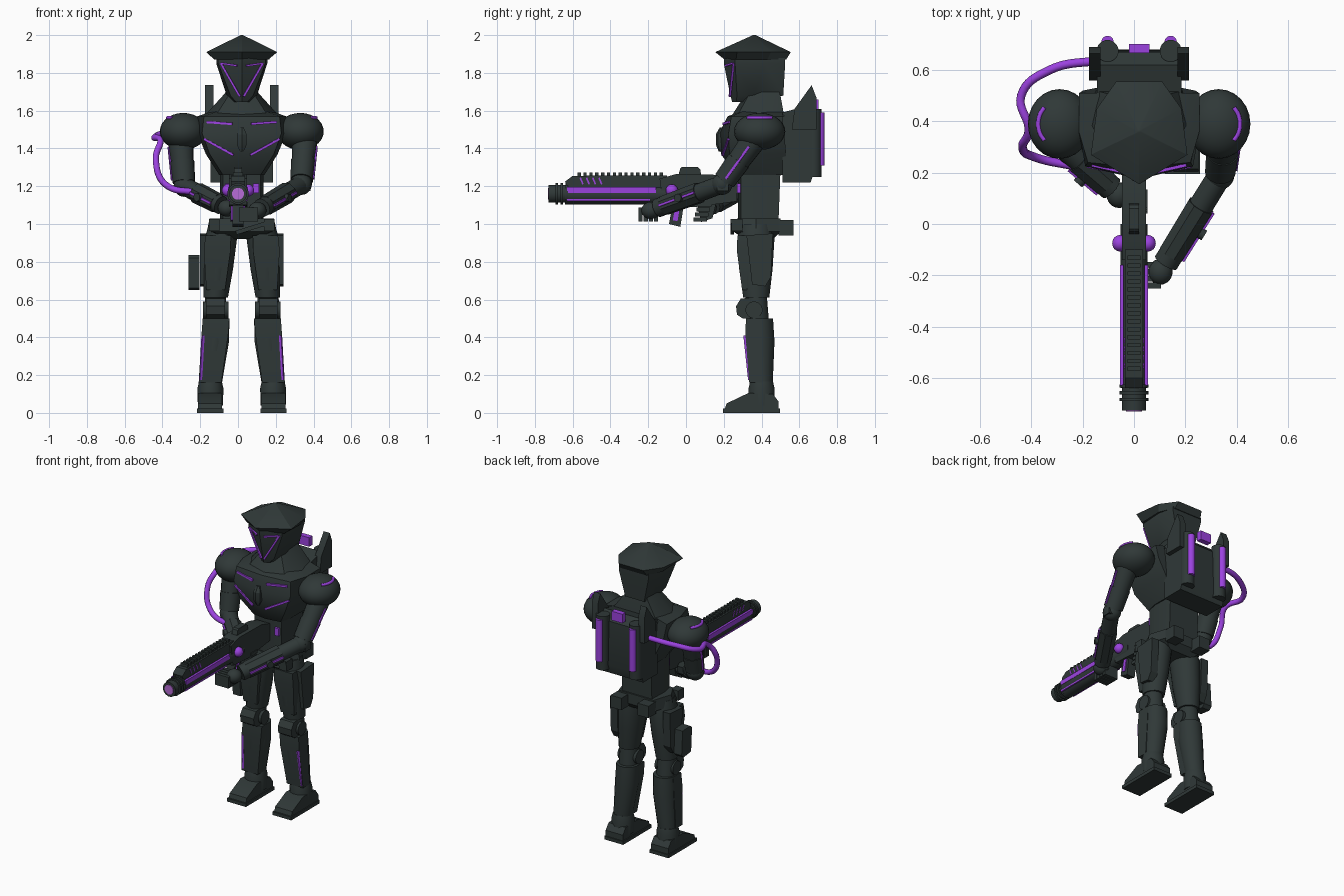
import bpy, bmesh, math
from mathutils import Vector, Matrix

if "Cube" in bpy.data.objects:
    bpy.data.objects.remove(bpy.data.objects["Cube"])

CX = 0.02  # body mirror plane


def material(name, rgb):
    m = bpy.data.materials.new(name)
    m.diffuse_color = (*rgb, 1)
    m.use_nodes = True
    m.node_tree.nodes["Principled BSDF"].inputs["Base Color"].default_value = m.diffuse_color
    return m


DARK = material("dark armour", (0.029, 0.040, 0.039))
GLOW = material("purple glow", (0.33, 0.055, 0.74))
MUZZLE = material("muzzle glow", (0.48, 0.15, 0.68))


def finish(name, bm, mat):
    bmesh.ops.recalc_face_normals(bm, faces=bm.faces)
    me = bpy.data.meshes.new(name)
    bm.to_mesh(me)
    bm.free()
    me.materials.append(mat)
    ob = bpy.data.objects.new(name, me)
    bpy.context.collection.objects.link(ob)
    return ob


def loft(name, rings, mat=DARK):
    bm = bmesh.new()
    rows = [[bm.verts.new(p) for p in r] for r in rings]
    n = len(rows[0])
    for a, b in zip(rows, rows[1:]):
        for i in range(n):
            j = (i + 1) % n
            bm.faces.new((a[i], a[j], b[j], b[i]))
    bm.faces.new(rows[0])
    bm.faces.new(rows[-1])
    return finish(name, bm, mat)


def half_loft(name, rings, mat=DARK):
    """Rings of (z, right-half outline), mirrored across the body plane."""
    out = []
    for z, pts in rings:
        ring = [(CX + x, y, z) for x, y in pts]
        ring += [(CX - x, y, z) for x, y in reversed(pts) if x > 0.0]
        out.append(ring)
    return loft(name, out, mat)


def limb(name, s, secs, n=16, mat=DARK):
    """Upright limb from elliptical sections (x, y, z, rx, ry)."""
    rings = []
    for x, y, z, rx, ry in secs:
        angs = [2 * math.pi * (i + 0.5) / n for i in range(n)]
        rings.append([(CX + s * x + rx * math.cos(a), y + ry * math.sin(a), z) for a in angs])
    return loft(name, rings, mat)


def tube(name, p0, p1, r0, r1=None, n=16, mat=DARK):
    p0, p1 = Vector(p0), Vector(p1)
    r1 = r0 if r1 is None else r1
    q = (p1 - p0).to_track_quat('Z', 'Y')
    rings = []
    for p, r in ((p0, r0), (p1, r1)):
        rings.append([p + q @ Vector((r * math.cos(2 * math.pi * (i + .5) / n),
                                      r * math.sin(2 * math.pi * (i + .5) / n), 0)) for i in range(n)])
    return loft(name, rings, mat)


def strip(name, p0, p1, r=0.009):
    return tube(name, p0, p1, r, n=4, mat=GLOW)


def box(name, c, size, mat=DARK, rot=0.0, axis='X'):
    bm = bmesh.new()
    m = Matrix.Translation(c) @ Matrix.Rotation(rot, 4, axis) @ Matrix.Diagonal((*size, 1))
    bmesh.ops.create_cube(bm, size=1, matrix=m)
    return finish(name, bm, mat)


def ball(name, c, r, mat=DARK):
    bm = bmesh.new()
    m = Matrix.Translation(c) @ Matrix.Diagonal((*r, 1))
    bmesh.ops.create_uvsphere(bm, u_segments=24, v_segments=14, radius=1, matrix=m)
    return finish(name, bm, mat)


def extrude_x(name, prof, x0, x1, mat=DARK):
    return loft(name, [[(x, y, z) for y, z in prof] for x in (x0, x1)], mat)


def pipe(name, pts, r):
    cu = bpy.data.curves.new(name, 'CURVE')
    cu.dimensions = '3D'
    cu.bevel_depth, cu.bevel_resolution, cu.resolution_u = r, 3, 8
    cu.use_fill_caps = True
    sp = cu.splines.new('BEZIER')
    sp.bezier_points.add(len(pts) - 1)
    for b, p in zip(sp.bezier_points, pts):
        b.co = p
        b.handle_left_type = b.handle_right_type = 'AUTO'
    cu.materials.append(GLOW)
    ob = bpy.data.objects.new(name, cu)
    bpy.context.collection.objects.link(ob)


# Head and pointed hat
half_loft("hat", [
    (1.87, [(0, .205), (.14, .265), (.145, .43), (.10, .53)]),
    (1.91, [(0, .155), (.188, .27), (.165, .45), (.09, .555)]),
    (2.00, [(0, .355), (.006, .358), (.006, .364), (.004, .368)])])
half_loft("head", [
    (1.88, [(0, .20), (.125, .26), (.135, .42), (.11, .525)]),
    (1.85, [(0, .20), (.125, .26), (.135, .42), (.11, .525)]),
    (1.68, [(0, .235), (.06, .27), (.08, .36), (.07, .515)]),
    (1.645, [(0, .245), (.03, .265), (.04, .30), (.035, .34)])])
half_loft("neck_collar", [
    (1.57, [(0, .24), (.14, .27), (.20, .38), (.17, .52)]),
    (1.68, [(0, .31), (.07, .33), (.10, .40), (.09, .50)]),
    (1.71, [(0, .33), (.06, .34), (.075, .40), (.07, .49)])])

# Torso
half_loft("chest", [
    (1.60, [(0, .30), (.12, .31), (.15, .40), (.13, .51)]),
    (1.57, [(0, .22), (.20, .24), (.235, .36), (.235, .51)]),
    (1.48, [(0, .175), (.21, .225), (.235, .36), (.22, .52)]),
    (1.37, [(0, .185), (.17, .23), (.19, .36), (.17, .53)]),
    (1.26, [(0, .265), (.10, .28), (.12, .36), (.12, .51)])])
half_loft("abdomen", [
    (1.28, [(0, .275), (.10, .29), (.115, .36), (.11, .50)]),
    (1.02, [(0, .275), (.10, .29), (.115, .36), (.11, .49)])])
half_loft("pelvis", [
    (1.03, [(0, .27), (.12, .28), (.17, .37), (.13, .50)]),
    (.96, [(0, .25), (.15, .26), (.185, .37), (.14, .50)]),
    (.92, [(0, .32), (.09, .31), (.11, .37), (.09, .46)])])
limb("chest_emblem", 1, [(0, .185, 1.385, .012, .012), (0, .18, 1.42, .03, .022),
                         (0, .18, 1.475, .03, .022), (0, .19, 1.51, .012, .012)], n=6)
box("belt_strap", (.09, .245, .985), (.21, .02, .022), rot=-.3, axis='Y')

# Backpack with fins and canisters
extrude_x("backpack", [(.51, 1.59), (.62, 1.62), (.67, 1.57), (.68, 1.28), (.66, 1.22), (.51, 1.22)],
          CX - .165, CX + .165)
box("backpack_light", (CX, .685, 1.63), (.08, .035, .06), GLOW)
pipe("hose", [(-.12, .64, 1.52), (-.33, .60, 1.50), (-.44, .50, 1.46), (-.41, .37, 1.44),
              (-.435, .30, 1.34), (-.385, .26, 1.21), (-.20, .22, 1.165)], .017)

for s, side in ((-1, "right"), (1, "left")):
    def P(x, y, z):
        return (CX + s * x, y, z)

    def name(t):
        return side + "_" + t

    # Visor and chest glow lines
    strip(name("visor_top"), P(.105, .247, 1.85), P(.025, .208, 1.838), .007)
    strip(name("visor_edge"), P(.112, .251, 1.852), P(.01, .232, 1.675), .008)
    strip(name("chest_upper_line"), P(.05, .200, 1.53), P(.185, .230, 1.54))
    strip(name("chest_lower_line"), P(.045, .195, 1.365), P(.20, .225, 1.45))
    box(name("waist_light"), P(.075, .28, 1.19), (.03, .02, .05), GLOW)
    # Backpack details
    extrude_x(name("fin"), [(.56, 1.50), (.575, 1.61), (.665, 1.735), (.69, 1.67), (.69, 1.50)],
              CX + s * .15, CX + s * .195)
    tube(name("canister"), P(.123, .675, 1.25), P(.123, .675, 1.61), .043)
    tube(name("canister_light"), P(.123, .71, 1.31), P(.123, .71, 1.59), .024, mat=GLOW)
    # Domed shoulder with glow arc
    ball(name("shoulder"), P(.31, .39, 1.49), (.124, .136, .098))
    arc = []
    for i in range(7):
        a = math.radians(-45 + 15 * i)
        arc.append(P(.31 + .083 * math.cos(a), .39 + .09 * math.sin(a), 1.562))
    pipe(name("shoulder_arc"), arc, .009)
    # Belt pouches
    box(name("rear_pouch"), P(.10, .53, .98), (.08, .08, .08))
    box(name("front_pouch"), P(.145, .27, .995), (.055, .06, .065))
    # Leg
    limb(name("thigh"), s, [(.10, .37, 1.0, .075, .09), (.112, .37, .92, .088, .10),
                            (.125, .37, .76, .08, .09), (.138, .372, .61, .066, .07)])
    limb(name("thigh_front_plate"), s, [(.125, .35, .94, .095, .11), (.13, .34, .86, .10, .10),
                                        (.138, .35, .65, .07, .075)], n=4)
    extrude_x(name("thigh_side_plate"), [(.32, .94), (.46, .95), (.45, .72), (.42, .67), (.35, .68)],
              CX + s * .17, CX + s * .222)
    limb(name("knee_joint"), s, [(.14, .37, .63, .056, .058), (.14, .38, .49, .06, .06)])
    extrude_x(name("knee_pad"), [(.34, .61), (.29, .605), (.265, .565), (.27, .52), (.30, .50), (.34, .50)],
              CX + s * .09, CX + s * .19)
    tube(name("knee_cap"), P(.07, .36, .545), P(.205, .36, .545), .045)
    limb(name("shin"), s, [(.136, .39, .50, .072, .072), (.14, .392, .38, .074, .078),
                           (.165, .40, .15, .06, .06)])
    limb(name("shin_plate"), s, [(.136, .36, .50, .10, .06), (.142, .36, .42, .10, .065),
                                 (.168, .37, .16, .085, .05)], n=4)
    strip(name("shin_line"), P(.205, .312, .41), P(.218, .337, .175))
    limb(name("ankle"), s, [(.166, .40, .04, .068, .07), (.166, .40, .13, .07, .07),
                            (.166, .40, .165, .062, .062)])
    extrude_x(name("boot"), [(.205, .02), (.215, .05), (.33, .105), (.46, .10), (.49, .06), (.49, .02)],
              CX + s * .105, CX + s * .232)
    extrude_x(name("sole"), [(.195, 0), (.195, .022), (.497, .022), (.497, 0)],
              CX + s * .098, CX + s * .238)


# Arms
def arm(side, shoulder, elbow, wrist, out):
    sh, el, wr, o = Vector(shoulder), Vector(elbow), Vector(wrist), Vector((out, 0, 0))
    tube(side + "_upper_arm", sh, el, .068, .052)
    tube(side + "_upper_cuff", sh.lerp(el, .5), sh.lerp(el, .92), .064, .06)
    ball(side + "_elbow", el, (.056, .056, .056))
    tube(side + "_forearm", el.lerp(wr, .05), wr, .048, .05)
    tube(side + "_forearm_guard", el.lerp(wr, .35), el.lerp(wr, .9), .057, .054, n=8)
    strip(side + "_arm_line", sh.lerp(el, .2) + o * .064, sh.lerp(el, .88) + o * .06)
    d = (wr - el).normalized()
    n = Vector((d.y, -d.x, 0)).normalized()
    n = n if n.x * out > 0 else -n
    strip(side + "_forearm_line", el.lerp(wr, .35) + n * .055, el.lerp(wr, .9) + n * .053)
    k = el.lerp(wr, .58)
    tube(side + "_forearm_knob", k + n * .04, k + n * .072, .022)
    ball(side + "_fist", wr + d * .045, (.048, .05, .045))


arm("left", (.355, .37, 1.46), (.335, .19, 1.21), (.125, -.15, 1.085), 1)
arm("right", (-.305, .38, 1.46), (-.285, .31, 1.20), (-.09, .14, 1.10), -1)
box("elbow_guard", (.37, .195, 1.20), (.03, .06, .05))

# Rifle: barrel, muzzle, receiver
tube("barrel", (0, -.64, 1.155), (0, 0, 1.155), .053)
tube("muzzle", (0, -.727, 1.16), (0, -.62, 1.16), .048)
for i in range(3):
    y = -.69 + .026 * i
    tube("muzzle_ring", (0, y, 1.16), (0, y + .012, 1.16), .057)
tube("muzzle_light", (0, -.731, 1.16), (0, -.72, 1.16), .032, mat=MUZZLE)
extrude_x("barrel_shroud", [(-.64, 1.225), (-.60, 1.255), (-.10, 1.258), (-.10, 1.19), (-.63, 1.195)],
          -.036, .036)
extrude_x("receiver", [(-.14, 1.24), (-.05, 1.265), (.18, 1.26), (.27, 1.235), (.27, 1.12),
                       (.05, 1.09), (-.12, 1.10)], -.047, .047)
for i in range(15):
    box("rail_tooth", (0, -.565 + .031 * i, 1.262), (.052, .017, .022))
extrude_x("sight", [(-.04, 1.26), (-.03, 1.295), (-.02, 1.303), (.06, 1.303), (.075, 1.29), (.08, 1.26)],
          -.02, .02)
for x in (-1, 1):
    box("barrel_light", (x * .047, -.395, 1.18), (.014, .47, .03), GLOW)
    box("lower_barrel_light", (x * .043, -.41, 1.128), (.014, .44, .01), GLOW)
    for i in range(4):
        y = -.56 + .033 * i
        strip("shroud_mark", (x * .034, y, 1.245), (x * .034, y + .015, 1.21), .006)
    ball("side_knob", (x * .055, -.075, 1.178), (.03, .032, .032), GLOW)

# Magazine, grip and gripping fingers
extrude_x("magazine", [(-.07, 1.11), (-.09, 1.0), (-.03, .985), (-.01, 1.11)], -.03, .03)
extrude_x("magazine_light", [(-.055, 1.10), (-.07, 1.02), (-.045, 1.015), (-.03, 1.10)], -.036, .036, GLOW)
extrude_x("grip", [(.06, 1.11), (.08, 1.01), (.14, 1.03), (.16, 1.11)], -.025, .03)
for i in range(4):
    box("right_finger", (.005, .075 + .008 * i, 1.025 + .026 * i), (.095, .07, .021))
    box("left_finger", (.055, -.24 + .027 * i, 1.05), (.10, .022, .075))

# Thigh holster on one side
extrude_x("holster", [(.31, .82), (.33, .835), (.41, .83), (.42, .67), (.40, .65), (.32, .66)], -.262, -.205)

bpy.ops.object.select_all(action='DESELECT')
for ob in bpy.context.scene.objects:
    if ob.type == 'MESH':
        ob.select_set(True)
        bpy.context.view_layer.objects.active = ob
bpy.ops.object.shade_smooth_by_angle(angle=math.radians(28))
